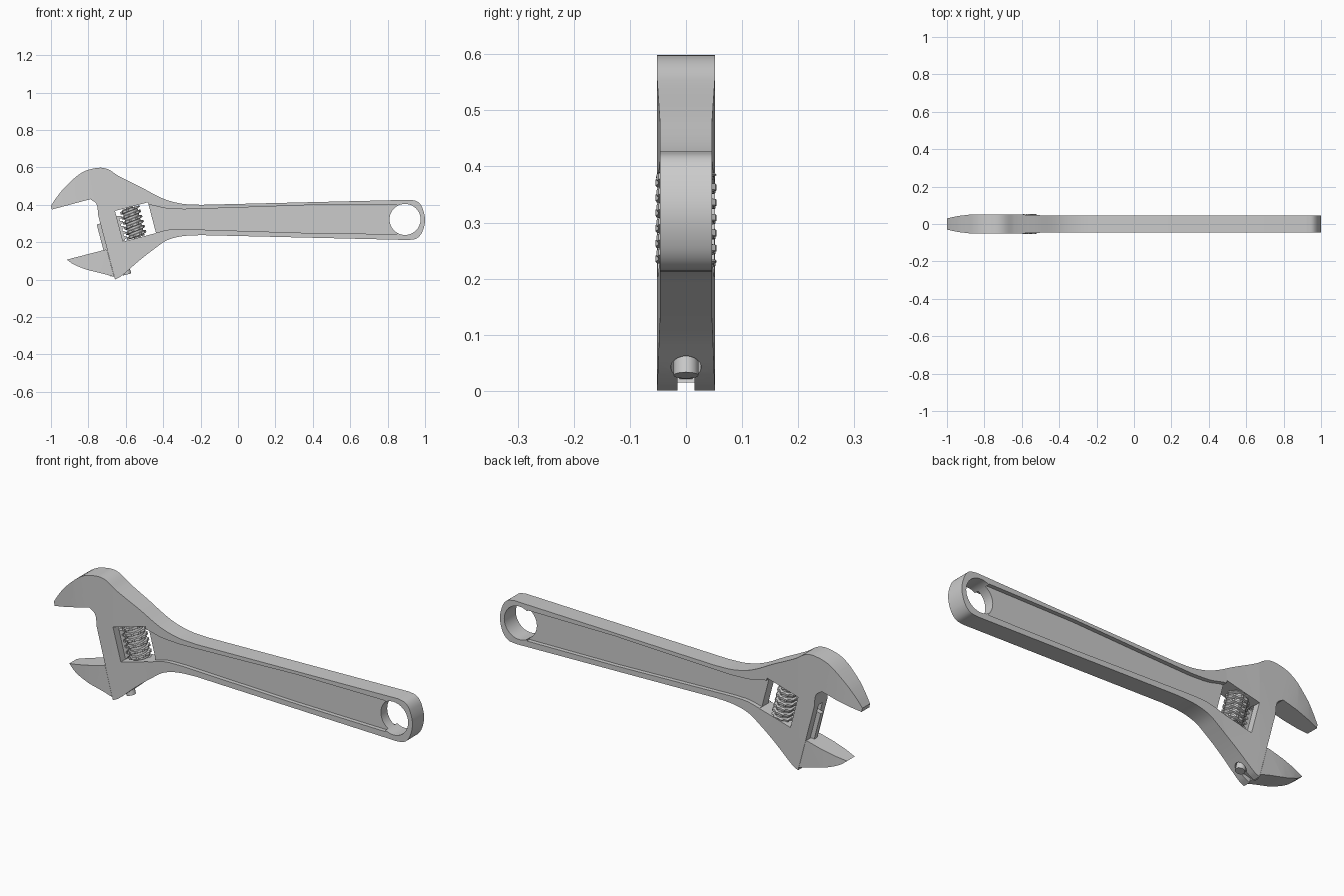
import bpy, bmesh, math
from mathutils import Vector, Matrix

if "Cube" in bpy.data.objects:
    bpy.data.objects.remove(bpy.data.objects["Cube"])

TILT = math.radians(14.7)
c, s = math.cos(TILT), math.sin(TILT)
AXIS = Vector((-s, 0, c))


def head(v, u):
    """Tilted head frame: u along the sliding face, v towards the handle -> (x, z)."""
    return (-0.66 + v * c - u * s, 0.01 + v * s + u * c)


def spline(p, n=5):
    """Smooth curve through points (last point left out so pieces can be chained)."""
    out = []
    p = [Vector(q) for q in p]
    for i in range(len(p) - 1):
        a, b = p[i], p[i + 1]
        ln = (b - a).length

        def tangent(k):
            lo, hi = p[max(k - 1, 0)], p[min(k + 1, len(p) - 1)]
            return (hi - lo).normalized() * ln
        ta, tb = tangent(i), tangent(i + 1)
        for k in range(n):
            t = k / n
            out.append((2*t**3 - 3*t**2 + 1) * a + (t**3 - 2*t**2 + t) * ta
                       + (3*t**2 - 2*t**3) * b + (t**3 - t**2) * tb)
    return out


def finish(name, bm):
    bmesh.ops.recalc_face_normals(bm, faces=bm.faces)
    me = bpy.data.meshes.new(name)
    bm.to_mesh(me)
    bm.free()
    ob = bpy.data.objects.new(name, me)
    bpy.context.collection.objects.link(ob)
    return ob


def prism(name, pts, y0, y1, stations=None):
    """Extrude an x-z outline; stations [(x, half thickness)] vary the thickness."""
    bm = bmesh.new()
    bm.faces.new([bm.verts.new((p[0], y0, p[1])) for p in pts])
    for x, _ in stations or []:
        bmesh.ops.bisect_plane(bm, geom=bm.verts[:] + bm.edges[:] + bm.faces[:],
                               plane_co=(x, 0, 0), plane_no=(1, 0, 0))
    ext = bmesh.ops.extrude_face_region(bm, geom=bm.faces[:])
    for g in ext["geom"]:
        if isinstance(g, bmesh.types.BMVert):
            g.co.y = y1
    if stations:
        for v in bm.verts:
            x, half = v.co.x, stations[-1][1]
            if x <= stations[0][0]:
                half = stations[0][1]
            for (xa, ha), (xb, hb) in zip(stations, stations[1:]):
                if xa <= x <= xb:
                    half = ha + (hb - ha) * (x - xa) / (xb - xa)
            v.co.y = math.copysign(half, v.co.y)
    return finish(name, bm)


def rod(name, v, u0, u1, r, seg=32):
    bm = bmesh.new()
    x, z = head(v, (u0 + u1) / 2)
    m = Matrix.Translation((x, 0, z)) @ AXIS.to_track_quat('Z', 'Y').to_matrix().to_4x4()
    bmesh.ops.create_cone(bm, cap_ends=True, segments=seg, radius1=r, radius2=r,
                          depth=u1 - u0, matrix=m)
    return finish(name, bm)


def slab(name, v0, v1, u0, u1, half):
    return prism(name, [head(v0, u0), head(v1, u0), head(v1, u1), head(v0, u1)], -half, half)


def carve(ob, cutters):
    for k in cutters:
        k.hide_render = True
        m = ob.modifiers.new(k.name, 'BOOLEAN')
        m.operation, m.solver, m.object = 'DIFFERENCE', 'EXACT', k
    dg = bpy.context.evaluated_depsgraph_get()
    me = bpy.data.meshes.new_from_object(ob.evaluated_get(dg))
    ob.modifiers.clear()
    ob.data = me
    for k in cutters:
        bpy.data.objects.remove(k)


# Body: fixed jaw, head and handle
outline = (
    [(-0.995, 0.375), (-0.79, 0.43)]
    + spline([(-0.79, 0.43), (-0.757, 0.405), head(0, 0.345)], 4)
    + [head(0, 0.345)]
    + spline([head(0, -0.01), (-0.625, 0.018), (-0.53, 0.10), (-0.44, 0.17),
              (-0.38, 0.21), (-0.30, 0.232), (-0.20, 0.238)])
    + [(-0.20, 0.238)]
    + spline([(0.91, 0.212), (0.955, 0.22), (0.985, 0.255), (1.0, 0.32),
              (0.985, 0.385), (0.96, 0.417), (0.92, 0.427)])
    + [(0.92, 0.427)]
    + spline([(-0.20, 0.40), (-0.30, 0.406), (-0.40, 0.433), (-0.52, 0.495),
              (-0.64, 0.555), (-0.695, 0.59), (-0.745, 0.598), (-0.83, 0.575),
              (-0.92, 0.50), (-0.97, 0.44), (-1.0, 0.395)])
    + [(-1.0, 0.395)])
body = prism("wrench_body", outline, -0.05, 0.05,
             [(-1.0, 0.03), (-0.94, 0.043), (-0.87, 0.051), (-0.66, 0.052),
              (-0.48, 0.046), (1.0, 0.046)])

# Openings in the body
window = slab("window_cutter", 0.093, 0.275, 0.175, 0.345, 0.2)
hole = prism("hang_hole_cutter",
             [(0.893 + 0.083 * math.cos(a), 0.322 + 0.083 * math.sin(a))
              for a in (i * math.tau / 48 for i in range(48))], -0.2, 0.2)
panel = (spline([(-0.50, 0.402), (-0.46, 0.398), (-0.39, 0.382), (-0.29, 0.376)], 4)
         + [(-0.29, 0.376), (0.0, 0.385), (0.36, 0.398), (0.85, 0.398),
            (0.85, 0.243), (0.36, 0.25)]
         + spline([(-0.28, 0.27), (-0.37, 0.267), (-0.44, 0.25), (-0.46, 0.246)], 4)
         + [(-0.46, 0.246)])
recesses = [prism("recess_cutter", panel, sgn * 0.025, sgn * 0.2) for sgn in (-1, 1)]
channel = rod("channel_cutter", 0.07, -0.15, 0.36, 0.027)
slot = slab("slot_cutter", -0.05, 0.07, -0.15, 0.34, 0.015)
carve(body, [window, hole, channel, slot] + recesses)

# Moving jaw
jaw = prism("moving_jaw",
            [(-0.915, 0.107), (-0.71, 0.16), head(-0.001, 0.155), head(-0.001, 0.005)]
            + spline([head(-0.001, 0.005), (-0.715, 0.03), (-0.81, 0.054),
                      (-0.88, 0.082), (-0.915, 0.107)], 4)[1:],
            -0.05, 0.05, [(-0.915, 0.03), (-0.86, 0.043), (-0.79, 0.051), (-0.6, 0.052)])
neck = slab("jaw_neck", -0.02, 0.07, 0.012, 0.30, 0.012)
rail = rod("jaw_rail", 0.07, 0.0, 0.30, 0.022)

# Rack teeth behind the worm
PITCH = 0.028
rack_pts = [head(0.08, 0.178), head(0.102, 0.178)]
for i in range(5):
    u = 0.184 + i * PITCH
    rack_pts += [head(0.105, u), head(0.12, u + 0.006),
                 head(0.12, u + 0.013), head(0.105, u + 0.019)]
rack_pts += [head(0.102, 0.315), head(0.08, 0.315)]
rack = prism("jaw_rack", rack_pts, -0.014, 0.014)

# Worm: knurled helical thread around a core, on a pin
LEN, N = 0.162, 40
bm = bmesh.new()
rows = [(-2, 0.016)]
for turn in range(-1, int(LEN / PITCH) + 1):
    rows += [(turn + f, r) for f, r in
             ((0, 0.041), (0.4, 0.041), (0.5, 0.055), (0.9, 0.055))]
rows.append((LEN / PITCH + 2, 0.016))
x0, z0 = head(0.172, 0.179)
side = Vector((c, 0, s))
grid = []
for t, r in rows:
    ring = []
    for j in range(N + 1):
        a = math.tau * j / N
        h = min(max((t + j / N) * PITCH, 0), LEN)
        rr = r - (0.006 if r > 0.05 and j % 4 > 1 else 0)
        ring.append(bm.verts.new(Vector((x0, 0, z0)) + AXIS * h
                                 + side * rr * math.cos(a) + Vector((0, rr * math.sin(a), 0))))
    grid.append(ring)
for lo, hi in zip(grid, grid[1:]):
    for j in range(N):
        bm.faces.new((lo[j], lo[j + 1], hi[j + 1], hi[j]))
bmesh.ops.remove_doubles(bm, verts=bm.verts[:], dist=1e-5)
worm = finish("worm_screw", bm)
pin = rod("worm_pin", 0.172, 0.15, 0.37, 0.018)

# Smooth shading with sharp edges kept
for ob in (body, jaw, neck, rail, rack, worm, pin):
    bpy.ops.object.select_all(action='DESELECT')
    ob.select_set(True)
    bpy.context.view_layer.objects.active = ob
    bpy.ops.object.shade_smooth_by_angle(angle=math.radians(30))
